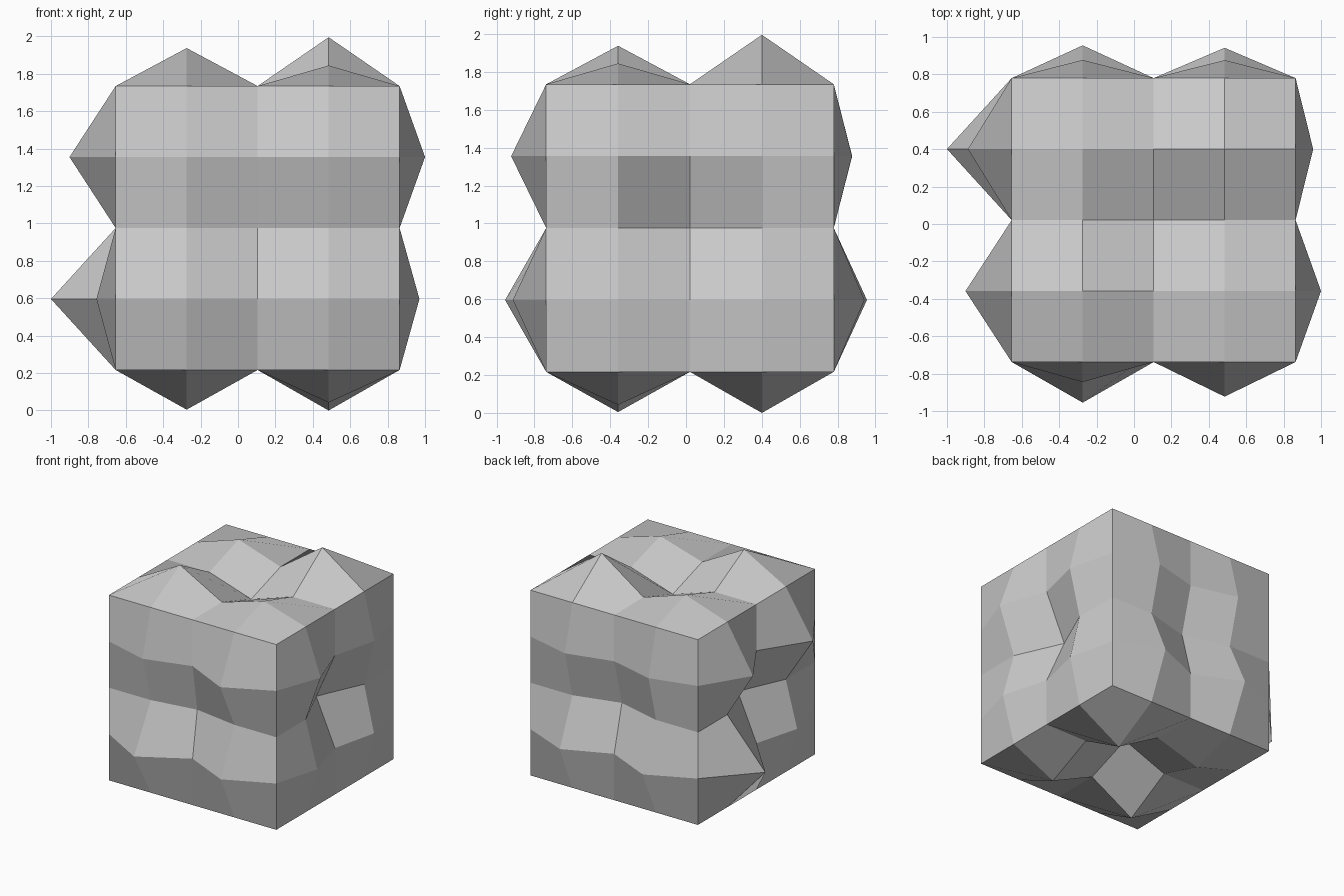
import bpy
from mathutils import Vector

if "Cube" in bpy.data.objects:
    bpy.data.objects.remove(bpy.data.objects["Cube"])

CENTRE = Vector((0.105, 0.021, 0.9755))  # middle of the plain cube
HALF = 0.759                             # half the cube edge
Q = HALF / 2                             # grid spacing (four cells per edge)

# Per side: (normal axis, sign, fold direction, dent at the middle,
#            bump heights for (low,low), (high,low), (low,high), (high,high)
#            along the two other axes in x, y, z order)
SIDES = [
    (1, -1, 1, -0.06, (0.217, 0.176, 0.107, 0.185)),    # front: x, z
    (1, 1, -1, -0.10, (0.175, 0.162, 0.097, 0.096)),    # back: x, z
    (0, -1, 1, -0.17, (0.103, 0.346, 0.247, 0.234)),    # left: y, z
    (0, 1, -1, -0.17, (0.106, 0.089, 0.136, 0.094)),    # right: y, z
    (2, -1, -1, -0.145, (0.212, 0.174, 0.11, 0.2165)),  # bottom: x, y
    (2, 1, 1, -0.12, (0.203, 0.11, 0.122, 0.261)),      # top: x, y
]

verts, faces, index = [], [], {}


def vert(p):
    """Shared vertex index for a point."""
    key = tuple(round(c, 4) for c in p)
    if key not in index:
        index[key] = len(verts)
        verts.append(p)
    return index[key]


def add_side(axis, sign, fold, dent, bumps):
    """One cube side: 4 x 4 quads, four raised points and a sunken middle."""
    ua, va = [a for a in range(3) if a != axis]
    heights = {(0, 0): dent}
    for h, key in zip(bumps, [(-1, -1), (1, -1), (-1, 1), (1, 1)]):
        heights[key] = h

    def point(i, j):
        p = Vector((0, 0, 0))
        p[ua], p[va] = i * Q, j * Q
        p[axis] = sign * (HALF + heights.get((i, j), 0.0))
        return CENTRE + p

    for i in range(-2, 2):
        for j in range(-2, 2):
            quad = [point(i, j), point(i + 1, j), point(i + 1, j + 1), point(i, j + 1)]
            if fold < 0:                     # fold along the other diagonal
                quad = quad[1:] + quad[:1]
            n = (quad[2] - quad[0]).cross(quad[3] - quad[1])
            if n[axis] * sign < 0:           # face outward
                quad = [quad[0], quad[3], quad[2], quad[1]]
            faces.append([vert(p) for p in quad])


for side in SIDES:
    add_side(*side)

# Bumpy faceted block
mesh = bpy.data.meshes.new("faceted_block")
mesh.from_pydata(verts, [], faces)
mesh.update()
block = bpy.data.objects.new("faceted_block", mesh)
bpy.context.collection.objects.link(block)
